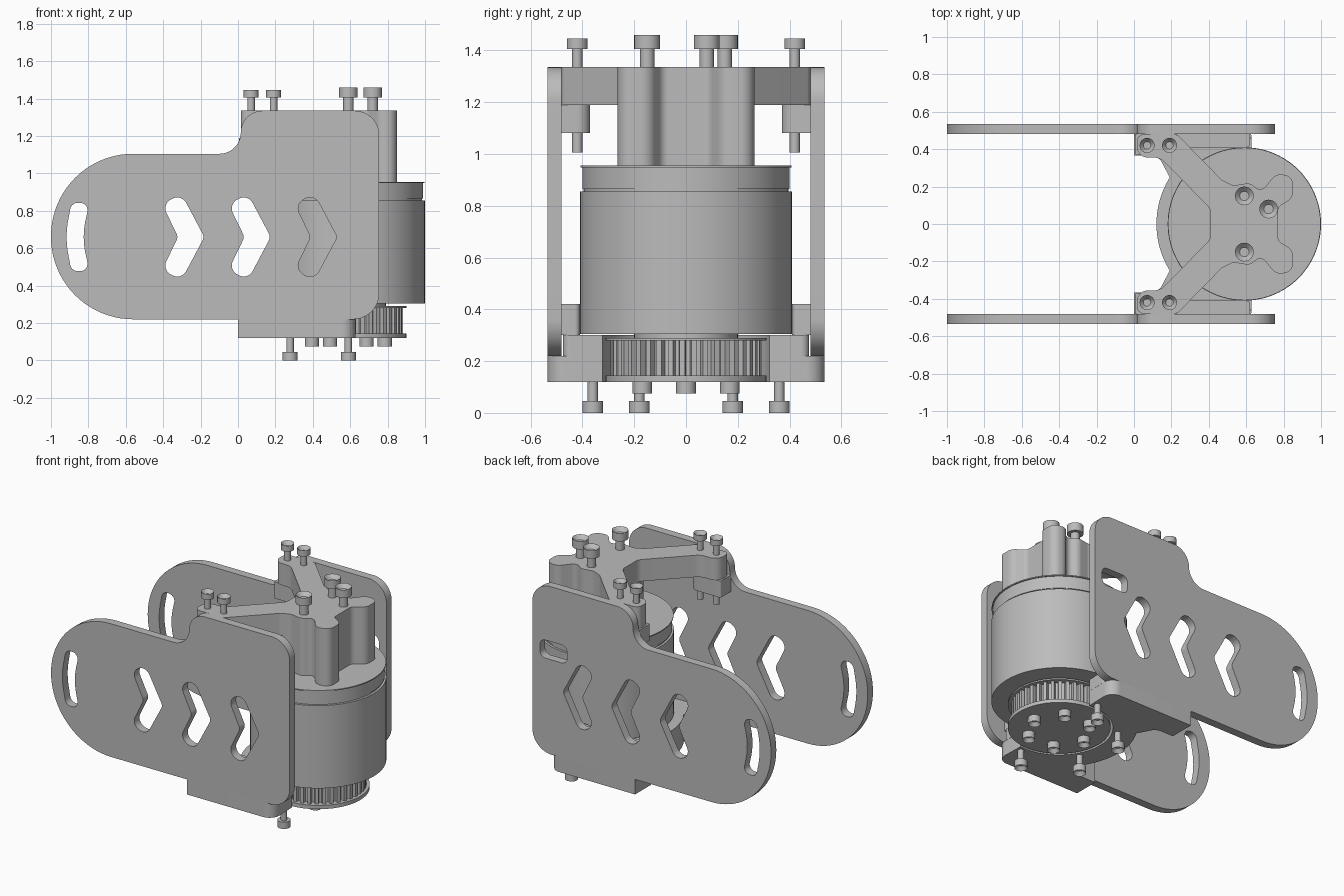
import bpy, bmesh
from math import sin, cos, pi, radians
from mathutils import Vector, Matrix

if "Cube" in bpy.data.objects:
    bpy.data.objects.remove(bpy.data.objects["Cube"])

GREY = bpy.data.materials.new("plain grey")
GREY.use_nodes = True
GREY.diffuse_color = (0.5, 0.5, 0.5, 1)
GREY.node_tree.nodes["Principled BSDF"].inputs["Base Color"].default_value = (0.5, 0.5, 0.5, 1)
AXIS = 0.59  # x of the motor axis


def finish(obj):
    obj.data.materials.clear()
    obj.data.materials.append(GREY)
    bpy.ops.object.select_all(action='DESELECT')
    obj.select_set(True)
    bpy.context.view_layer.objects.active = obj
    bpy.ops.object.shade_smooth_by_angle(angle=radians(32))
    return obj


def rounded(corners, steps=10):
    """Polygon whose corners (x, y, radius) are replaced by arcs."""
    out = []
    for i, (x, y, r) in enumerate(corners):
        p = Vector((x, y))
        a = Vector(corners[i - 1][:2]) - p
        b = Vector(corners[(i + 1) % len(corners)][:2]) - p
        half = a.angle(b) / 2
        if r == 0 or half > pi / 2 - 0.02:
            out.append(p)
            continue
        reach = min(r / (sin(half) / cos(half)), a.length * 0.499, b.length * 0.499)
        r = reach * sin(half) / cos(half)
        a.normalize()
        b.normalize()
        centre = p + (a + b).normalized() * (r / sin(half))
        start, end = p + a * reach - centre, p + b * reach - centre
        sweep = start.angle_signed(end)
        for k in range(steps + 1):
            out.append(centre + Matrix.Rotation(-sweep * k / steps, 2) @ start)
    return out


def mirrored(corners):
    """Close a profile given for y > 0 by its reflection."""
    return corners + [(x, -y, r) for x, y, r in reversed(corners)]


def extrude(name, outlines, low, high, upright=False):
    """Fill outlines (later ones are holes) and extrude; upright maps profile y to z."""
    curve = bpy.data.curves.new(name, 'CURVE')
    curve.dimensions = '2D'
    curve.fill_mode = 'BOTH'
    curve.extrude = (high - low) / 2
    for pts in outlines:
        spline = curve.splines.new('POLY')
        spline.points.add(len(pts) - 1)
        for sp, p in zip(spline.points, pts):
            sp.co = (p[0], p[1], 0, 1)
        spline.use_cyclic_u = True
    obj = bpy.data.objects.new(name, curve)
    bpy.context.collection.objects.link(obj)
    bpy.ops.object.select_all(action='DESELECT')
    obj.select_set(True)
    bpy.context.view_layer.objects.active = obj
    bpy.ops.object.convert(target='MESH')
    obj = bpy.context.view_layer.objects.active
    mid = (low + high) / 2
    if upright:
        m = Matrix.Translation((0, mid, 0)) @ Matrix.Rotation(pi / 2, 4, 'X')
    else:
        m = Matrix.Translation((0, 0, mid))
    bm = bmesh.new()
    bm.from_mesh(obj.data)
    bmesh.ops.transform(bm, matrix=m, verts=bm.verts)
    bmesh.ops.remove_doubles(bm, verts=bm.verts, dist=0.0002)
    bmesh.ops.recalc_face_normals(bm, faces=bm.faces)
    bm.to_mesh(obj.data)
    bm.free()
    return finish(obj)


def cyl(bm, x, y, low, high, r, sides=24):
    m = Matrix.Translation((x, y, (low + high) / 2))
    return bmesh.ops.create_cone(bm, cap_ends=True, segments=sides, radius1=r,
                                 radius2=r, depth=high - low, matrix=m)["verts"]


def from_bmesh(name, bm):
    mesh = bpy.data.meshes.new(name)
    bm.to_mesh(mesh)
    bm.free()
    obj = bpy.data.objects.new(name, mesh)
    bpy.context.collection.objects.link(obj)
    return finish(obj)


def cylinder(name, low, high, r, sides=96):
    bm = bmesh.new()
    cyl(bm, AXIS, 0, low, high, r, sides)
    return from_bmesh(name, bm)


def screw(name, x, y, head, r, tip, shaft_r):
    """Socket screw; head = (inner z, outer z), tip = far end of the shaft."""
    bm = bmesh.new()
    cyl(bm, x, y, min(head), max(head), r)
    up = 1 if head[1] > head[0] else -1
    bm.normal_update()
    top = max(bm.faces, key=lambda f: f.calc_center_median().z * up)
    bmesh.ops.inset_region(bm, faces=[top], thickness=r * 0.5)
    bmesh.ops.translate(bm, verts=top.verts[:], vec=(0, 0, -up * 0.025))
    cyl(bm, x, y, min(head[0], tip), max(head[0], tip), shaft_r, 16)
    return from_bmesh(name, bm)


# Side plates with lightening slots
plate = rounded([(-1, 0.22, 0.44), (-1, 1.105, 0.44), (0.015, 1.105, 0.115), (0.015, 1.335, 0.12),
                 (0.755, 1.335, 0.13), (0.755, 0.22, 0.14)], 20)
chevron = [(-0.07, 0, 0.04), (-0.155, 0.175, 0.054), (-0.053, 0.231, 0.054),
           (0.07, 0, 0.04), (-0.053, -0.231, 0.054), (-0.155, -0.175, 0.054)]
slots = [rounded([(x + c, 0.66 + z, r) for c, z, r in chevron]) for x in (-0.25, 0.105, 0.46)]
slots.append(rounded([(-0.925, 0.66, 0.5), (-0.89, 0.845, 0.042), (-0.795, 0.84, 0.042),
                      (-0.835, 0.66, 0.5), (-0.795, 0.48, 0.042), (-0.89, 0.475, 0.042)]))
window = rounded([(0.5, 0.85, 0.04), (0.5, 0.97, 0.04), (0.7, 0.97, 0.04), (0.7, 0.85, 0.04)])
extrude("front_plate", [plate] + slots, -0.535, -0.48, True)
extrude("back_plate", [plate] + slots + [window], 0.48, 0.535, True)

# Pads on the inner faces of the plates
for side, s in (("front", -1), ("back", 1)):
    upper = [(0.005, 0.48 * s, 0), (0.005, 0.37 * s, 0.01), (0.23, 0.37 * s, 0.05), (0.23, 0.48 * s, 0)]
    extrude(side + "_upper_pad", [rounded(upper)], 1.08, 1.19)
    lower = [(0.005, 0.48 * s, 0), (0.005, 0.41 * s, 0), (0.62, 0.41 * s, 0.02), (0.62, 0.48 * s, 0)]
    extrude(side + "_lower_pad", [rounded(lower)], 0.30, 0.42)

# Top bracket: full-height hub and two thin arms
hub = [(0.47, 0.235, 0.05), (0.53, 0.205, 0.05), (0.62, 0.22, 0.05), (0.68, 0.17, 0.06),
       (0.76, 0.27, 0.06), (0.85, 0.255, 0.06), (0.85, 0.14, 0.06), (0.77, 0.09, 0.04)]
arm = [(0.41, 0.08, 0.06), (0.14, 0.355, 0.08), (0.015, 0.355, 0.06), (0.015, 0.48, 0.04),
       (0.23, 0.48, 0.04)]
extrude("top_bracket", [rounded(mirrored(arm + hub))], 1.19, 1.335)
extrude("top_hub", [rounded(mirrored([(0.41, 0.08, 0.06)] + hub))], 0.955, 1.19)

# Bottom bracket: open ring around the pulley joined to both sides
def bottom_profile(edge, corner):
    inner = [(AXIS - 0.325 * cos(a), 0.325 * sin(a), 0)
             for a in [radians(96 * k / 16) for k in range(1, 17)]]
    outer = [(AXIS - 0.47 * cos(a), 0.47 * sin(a), 0)
             for a in [radians(32 * (8 - k) / 8) for k in range(8)]]
    half = inner + [(0.63, edge, corner), (0, edge, 0), (0, 0.365, 0), (0.13, 0.365, 0.06)] + outer
    return rounded(mirrored(half))


extrude("bottom_bracket_flange", [bottom_profile(0.535, 0.07)], 0.12, 0.22)
extrude("bottom_bracket_body", [bottom_profile(0.475, 0.03)], 0.22, 0.30)

# Motor
cylinder("motor_body", 0.305, 0.855, 0.41)
cylinder("motor_gap", 0.855, 0.865, 0.395)
cylinder("motor_cap", 0.865, 0.948, 0.40)
cylinder("motor_cap_lip", 0.948, 0.955, 0.408)

# Toothed pulley
teeth = []
count = 40
for i in range(count):
    for frac, r in ((0, 0.265), (0.35, 0.265), (0.45, 0.292), (0.9, 0.292)):
        a = 2 * pi * (i + frac) / count
        teeth.append((AXIS + r * cos(a), r * sin(a)))
extrude("pulley_teeth", [teeth], 0.145, 0.28)
cylinder("pulley_bottom_flange", 0.12, 0.145, 0.31)
cylinder("pulley_top_flange", 0.28, 0.29, 0.31)
cylinder("pulley_hub", 0.29, 0.305, 0.2)

# Screws
for s in (-1, 1):
    for x in (0.07, 0.19):
        screw("arm_screw", x, 0.42 * s, (1.405, 1.445), 0.04, 1.005, 0.02)
for x, y in ((0.59, 0.15), (0.59, -0.15), (0.72, 0.08)):
    screw("hub_screw", x, y, (1.405, 1.46), 0.05, 1.3, 0.028)
for deg in (90, 150, 210, 270):
    a = radians(deg)
    screw("bracket_screw", AXIS + 0.36 * cos(a), 0.36 * sin(a), (0.045, 0), 0.04, 0.2, 0.02)
for k in range(6):
    a = k * pi / 3
    screw("pulley_screw", AXIS + 0.195 * cos(a), 0.195 * sin(a), (0.12, 0.075), 0.038, 0.14, 0.02)
